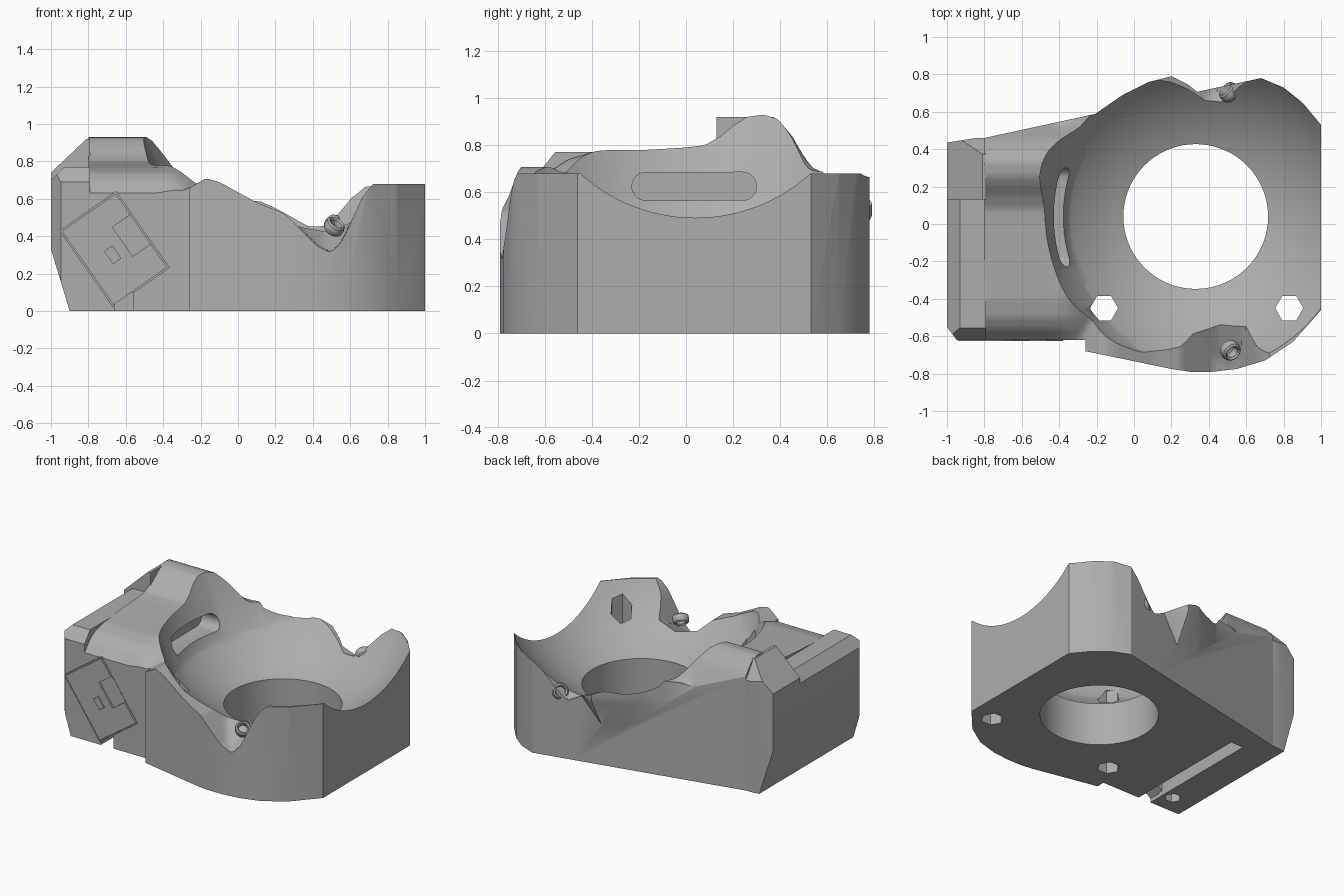
import bpy, bmesh, math
from mathutils import Vector, Matrix

cube = bpy.data.objects.get("Cube")
if cube:
    bpy.data.objects.remove(cube)

GREY = (0.42, 0.42, 0.42, 1)
mat = bpy.data.materials.new("matte grey")
mat.use_nodes = True
mat.diffuse_color = GREY
mat.node_tree.nodes["Principled BSDF"].inputs["Base Color"].default_value = GREY


def finish(bm, name):
    bmesh.ops.recalc_face_normals(bm, faces=bm.faces)
    me = bpy.data.meshes.new(name)
    bm.to_mesh(me)
    bm.free()
    me.materials.append(mat)
    ob = bpy.data.objects.new(name, me)
    bpy.context.collection.objects.link(ob)
    return ob


def prism(name, pts, lo, hi, axis="z"):
    """Extrude a flat outline along z (outline in xy) or y (outline in xz)."""
    bm = bmesh.new()
    place = (lambda a, b, c: (a, b, c)) if axis == "z" else (lambda a, b, c: (a, c, b))
    face = bm.faces.new([bm.verts.new(place(a, b, lo)) for a, b in pts])
    new = bmesh.ops.extrude_face_region(bm, geom=[face])["geom"]
    step = Vector(place(0, 0, hi - lo))
    bmesh.ops.translate(bm, vec=step, verts=[v for v in new if isinstance(v, bmesh.types.BMVert)])
    return finish(bm, name)


def hull(name, pts):
    bm = bmesh.new()
    for p in pts:
        bm.verts.new(p)
    bmesh.ops.convex_hull(bm, input=bm.verts)
    return finish(bm, name)


def cylinder(name, x, y, r, lo, hi, sides):
    ring = [(x + r * math.cos(2 * math.pi * i / sides), y + r * math.sin(2 * math.pi * i / sides))
            for i in range(sides)]
    return prism(name, ring, lo, hi)


def combine(target, tool, mode="DIFFERENCE"):
    mod = target.modifiers.new("cut", "BOOLEAN")
    mod.operation, mod.object, mod.solver = mode, tool, "EXACT"
    bpy.context.view_layer.objects.active = target
    bpy.ops.object.modifier_apply(modifier=mod.name)
    bpy.data.objects.remove(tool)


def curve(table, x):
    """Linear interpolation through a short table of points."""
    if x <= table[0][0]:
        return table[0][1]
    for (a, u), (b, v) in zip(table, table[1:]):
        if x <= b:
            return u + (v - u) * (x - a) / (b - a)
    return table[-1][1]


# Heights of the rim: along the front, along the back, and across the neck
FRONT = [(-.3, .65), (-.24, .67), (-.17, .71), (-.1, .69), (.1, .58), (.25, .52),
         (.42, .35), (.5, .31), (.56, .38), (.66, .6), (.72, .68)]
BACK = [(-.5, .88), (-.3, .7), (0, .64), (.2, .55), (.38, .45), (.44, .42),
        (.52, .5), (.62, .62), (.7, .68)]
NECK = [(-.65, .6), (-.61, .64), (-.56, .7), (-.5, .74), (-.4, .765), (0, .79), (.08, .8), (.15, .84),
        (.21, .89), (.26, .92), (.33, .93), (.39, .91), (.45, .84), (.55, .66)]


def height(x, y):
    if y < 0:
        side = max(curve(FRONT, x), .3 + .5 * (y + .79) + .35 * abs(x - .46))
    else:
        side = max(curve(BACK, x), .42 + .5 * (.72 - y))
    t = min(max((x + .45) / .24, 0), 1)
    t = t * t * (3 - 2 * t)
    return curve(NECK, y) * (1 - t) + side * t


# Main body: base outline, back lump, then trimmed by the sculpted top
outline = [(-.8, -.62), (-.26, -.62), (-.26, -.68), (.2, -.775), (.3, -.79), (.42, -.79), (.55, -.775),
           (.7, -.73), (.85, -.63), (1, -.46), (1, .53), (.9, .65), (.8, .73), (.68, .78),
           (.4, .72), (-.8, .46)]
body = prism("body", outline, 0, 1.2)
lump = [(-.22, .58), (-.06, .69), (.08, .76), (.2, .79), (.36, .71)]
combine(body, hull("back_lump", [(x, y, z) for z in (.5, .95) for x, y in lump]
                   + [(-.22, .5, .45), (.36, .6, .4), (.2, .67, .28), (.0, .63, .32),
                      (-.22, .5, .95), (.36, .6, .95)]), "UNION")
bm = bmesh.new()
bmesh.ops.create_grid(bm, x_segments=90, y_segments=86, size=1)
for v in bm.verts:
    v.co.x = .1 + v.co.x * .97
    v.co.y *= .93
    v.co.z = height(v.co.x, v.co.y)
new = bmesh.ops.extrude_face_region(bm, geom=list(bm.faces))["geom"]
for v in new:
    if isinstance(v, bmesh.types.BMVert):
        v.co.z = -.4
combine(body, finish(bm, "sculpted_top"), "INTERSECT")

# End block, in a low front half and a high back half
low = prism("end_block_front", [(-.9, 0), (-.79, 0), (-.79, .77), (-.93, .77), (-1, .7), (-1, .33)],
            -.62, .13, "y")
combine(low, hull("corner_cut", [(x, y, z) for x in (-1.2, -.7)
                                 for y, z in ((-.7, .69), (-.62, .69), (-.54, .79), (-.7, .79))]))
combine(low, hull("edge_cut", [(x, y, z) for z in (-.1, 1)
                               for x, y in ((-1.05, -.55), (-1.0, -.55), (-.94, -.63), (-1.05, -.63))]))
high = prism("end_block_back", [(-.9, 0), (-.79, 0), (-.79, .92), (-.81, .92), (-1, .74), (-1, .33)],
             .13, .46, "y")
combine(high, hull("taper_cut", [(x, y, z) for z in (-.1, 1.1)
                                 for x, y in ((-1.1, .42), (-.7, .482), (-.7, .7), (-1.1, .7))]))
combine(high, hull("slope_cut", [(x, y, z) for x in (-1.1, -.7)
                                 for y, z in ((.37, .925), (.5, .74), (.5, 1), (.37, 1))]))

# Bowl: a sphere narrowed by a steep cone towards the neck
bm = bmesh.new()
bmesh.ops.create_uvsphere(bm, u_segments=112, v_segments=64, radius=.99,
                          matrix=Matrix.Translation((.33, .04, 1.22)))
bowl = finish(bm, "bowl_cutter")
bm = bmesh.new()
bmesh.ops.create_cone(bm, cap_ends=True, segments=112, radius1=.555, radius2=1.114, depth=1.3,
                      matrix=Matrix.Translation((.42, .04, .65)))
combine(bowl, finish(bm, "steep_wall"), "INTERSECT")
combine(body, bowl)

# Round opening and hexagonal bolt holes
combine(body, cylinder("opening_cutter", .33, .04, .387, -.1, .8, 72))
for x in (-.16, .83):
    combine(body, cylinder("bolt_cutter", x, -.45, .075, -.1, .62, 6))

# Slot in the inner wall of the bowl
bm = bmesh.new()
ring = []
for i in range(24):
    a = 2 * math.pi * i / 24
    ring.append(bm.verts.new((-.5, .035 + math.copysign(.205, math.cos(a)) + .06 * math.cos(a),
                              .625 + .06 * math.sin(a))))
new = bmesh.ops.extrude_face_region(bm, geom=[bm.faces.new(ring)])["geom"]
bmesh.ops.translate(bm, vec=(.25, 0, 0), verts=[v for v in new if isinstance(v, bmesh.types.BMVert)])
combine(body, finish(bm, "wall_slot_cutter"))

# Underside groove and blind bolt hole
combine(body, prism("groove_cutter", [(-.66, -.7), (-.56, -.7), (-.56, .32), (-.66, .32)], -.1, .1))
combine(body, cylinder("blind_cutter", -.735, -.48, .055, -.1, .2, 6))


def tilted(name, cx, cz, w, h, y0, y1):
    c, s = math.cos(math.radians(-55)), math.sin(math.radians(-55))
    pts = [(cx + a * w * c - b * h * s, cz + a * w * s + b * h * c)
           for a, b in ((-1, -1), (1, -1), (1, 1), (-1, 1))]
    return prism(name, pts, y0, y1, "y")


# Tilted connector box, set in a close pocket on the front of the arm
for part in (body, low):
    combine(part, tilted("pocket_cutter", -.66, .33, .248, .183, -.7, -.53))
box = tilted("connector_box", -.66, .33, .24, .175, -.625, -.5)
combine(box, tilted("socket_cutter", -.56, .41, .095, .07, -.7, -.612))
combine(box, tilted("pin_cutter", -.67, .3, .04, .025, -.7, -.58))

# Small eyelets in the front and back notches
eyelets = []
for name, loc, axis in (("front_eyelet", (.515, -.675, .45), (.45, -.5, .7)),
                        ("back_eyelet", (.51, .705, .46), (-.6, .5, .35))):
    bpy.ops.mesh.primitive_torus_add(major_radius=.042, minor_radius=.014, major_segments=24,
                                     minor_segments=8, location=loc)
    ob = bpy.context.object
    ob.name = name
    ob.scale.z = 2.2
    ob.rotation_euler = Vector(axis).to_track_quat("Z", "Y").to_euler()
    ob.data.materials.append(mat)
    eyelets.append(ob)

bpy.ops.object.select_all(action="DESELECT")
for ob in [body, low, high, box] + eyelets:
    ob.select_set(True)
bpy.context.view_layer.objects.active = body
bpy.ops.object.shade_smooth_by_angle(angle=math.radians(30))
